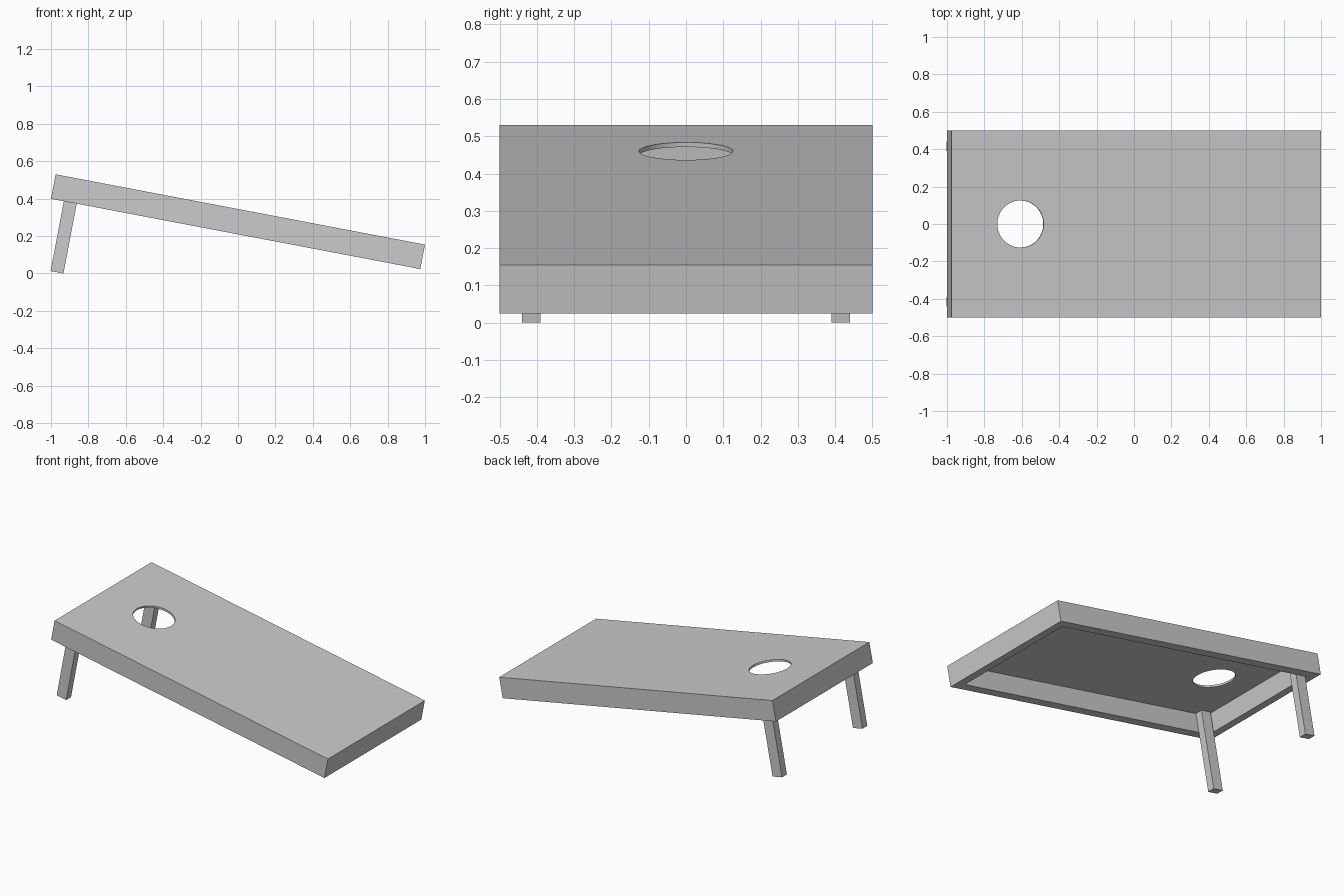
import bpy
from math import radians
from mathutils import Matrix

if "Cube" in bpy.data.objects:
    bpy.data.objects.remove(bpy.data.objects["Cube"])

# Board space: x runs down the slope from the raised end, z is normal to the deck
LENGTH, WIDTH, DEPTH = 2.01, 1.0, 0.133
WALL, PLY = 0.06, 0.0125
TILT = Matrix.Translation((-0.975, 0, 0.53)) @ Matrix.Rotation(radians(10.77), 4, 'Y')


def box(name, lo, hi):
    bpy.ops.mesh.primitive_cube_add(size=1)
    ob = bpy.context.object
    ob.name = name
    size = [b - a for a, b in zip(lo, hi)]
    mid = [(a + b) / 2 for a, b in zip(lo, hi)]
    ob.data.transform(TILT @ Matrix.Translation(mid) @ Matrix.Diagonal((*size, 1)))
    return ob


def cut(target, cutter):
    mod = target.modifiers.new(cutter.name, 'BOOLEAN')
    mod.operation = 'DIFFERENCE'
    mod.solver = 'EXACT'
    mod.object = cutter
    cutter.hide_render = True
    cutter.hide_set(True)


# Sloped board, hollow underneath
board = box("board", (0, -WIDTH / 2, -DEPTH), (LENGTH, WIDTH / 2, 0))
cavity = box("cavity_cutter", (WALL, WALL - WIDTH / 2, -DEPTH - 0.1),
             (LENGTH - WALL, WIDTH / 2 - WALL, -PLY))
cut(board, cavity)

# Round target hole
bpy.ops.mesh.primitive_cylinder_add(vertices=64, radius=0.126, depth=0.1)
hole = bpy.context.object
hole.name = "hole_cutter"
hole.data.transform(TILT @ Matrix.Translation((0.375, 0, 0)))
cut(board, hole)

# Two legs inside the raised corners, square to the board
for name, y0, y1 in (("front_leg", -0.44, -0.39), ("back_leg", 0.39, 0.44)):
    box(name, (0.07, y0, -0.513), (0.14, y1, -PLY))
